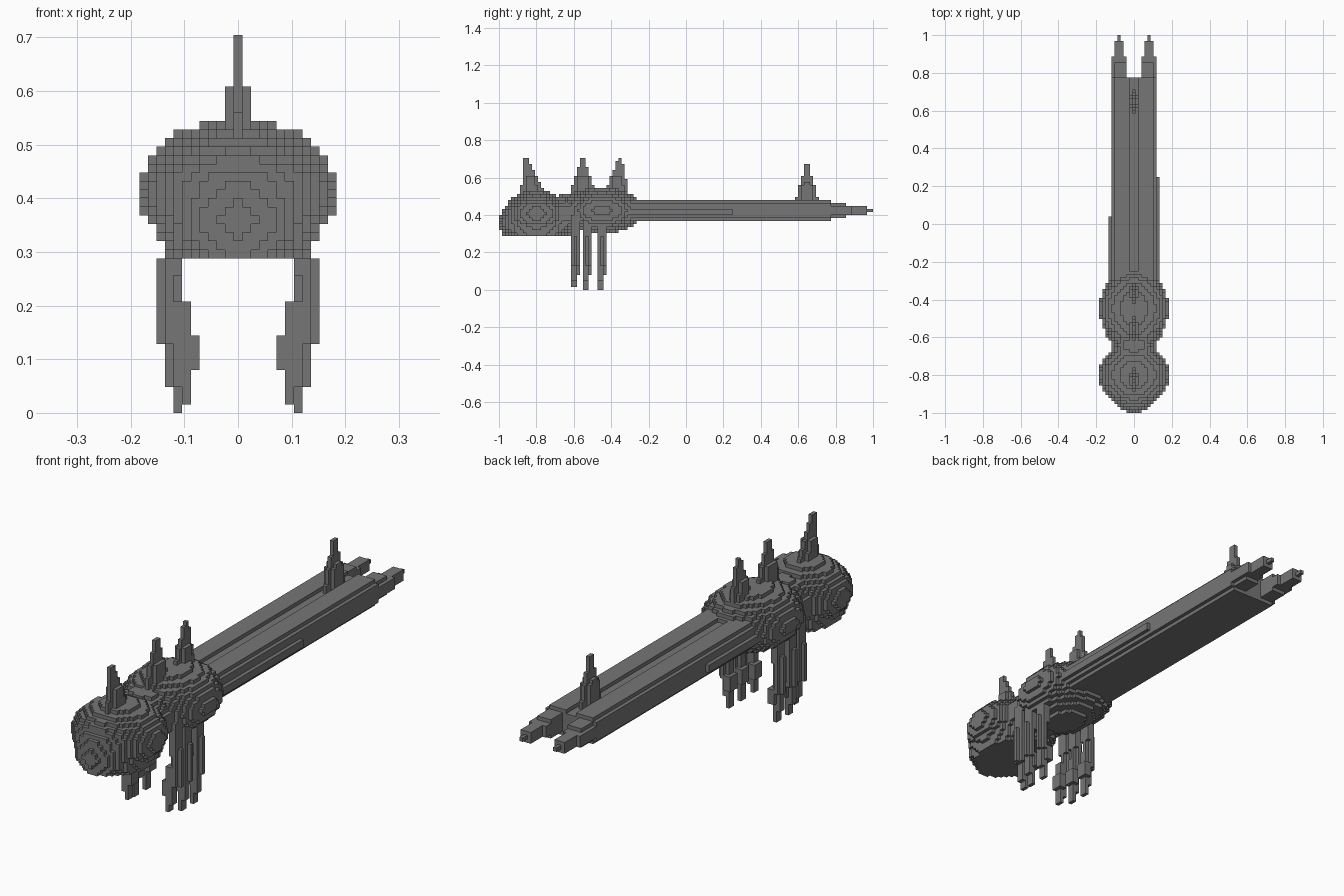
import bpy
import bmesh
from itertools import product
from mathutils import Vector

if "Cube" in bpy.data.objects:
    bpy.data.objects.remove(bpy.data.objects["Cube"], do_unlink=True)

U = 0.016  # block size

grey = bpy.data.materials.new("dark_grey")
grey.use_nodes = True
COLOUR = (0.18, 0.18, 0.18, 1)
grey.diffuse_color = COLOUR
grey.node_tree.nodes["Principled BSDF"].inputs["Base Color"].default_value = COLOUR


def build(name, cells):
    """Make a mesh of the exposed faces of a set of blocks."""
    bm = bmesh.new()
    verts = {}

    def vert(p):
        key = tuple(round(2 * c) for c in p)
        if key not in verts:
            verts[key] = bm.verts.new((p.x * U, p.y * U, (p.z + 0.5) * U))
        return verts[key]

    for cell in cells:
        c = Vector(cell)
        for axis, sign in product(range(3), (-1, 1)):
            n, a, b = Vector((0, 0, 0)), Vector((0, 0, 0)), Vector((0, 0, 0))
            n[axis], a[(axis + 1) % 3], b[(axis + 2) % 3] = sign, 0.5, 0.5 * sign
            if tuple(int(k) for k in c + n) in cells:
                continue
            m = c + n / 2
            bm.faces.new([vert(p) for p in (m - a - b, m + a - b, m + a + b, m - a + b)])
    bmesh.ops.dissolve_limit(bm, angle_limit=0.01, verts=bm.verts[:], edges=bm.edges[:])
    mesh = bpy.data.meshes.new(name)
    bm.to_mesh(mesh)
    bm.free()
    mesh.materials.append(grey)
    obj = bpy.data.objects.new(name, mesh)
    bpy.context.collection.objects.link(obj)


def box(x0, x1, y0, y1, z0, z1):
    return set(product(range(x0, x1 + 1), range(y0, y1 + 1), range(z0, z1 + 1)))


def ellipsoid(y, z, rx, ry, rz, floor=18):
    return {(i, j, k) for i, j, k in box(-12, 12, y - 14, y + 14, floor, z + 10)
            if (i / rx) ** 2 + ((j - y) / ry) ** 2 + ((k - z) / rz) ** 2 <= 1}


def mirrored(cells):
    return cells | {(-i, j, k) for i, j, k in cells}


# Head with a low snout, neck and body
build("head", ellipsoid(-50, 25, 11.5, 10.8, 7.7) | ellipsoid(-50, 22, 9.3, 12.3, 9.5))
build("neck", ellipsoid(-40, 25, 7.6, 5, 6.7))
build("body", ellipsoid(-28, 26, 11.3, 13.5, 7.7))

# Tail: two stepped beams with a sunken web between, ending in two prongs
beam = box(2, 6, -20, 48, 23, 29) | box(2, 7, -20, 48, 24, 28)
beam |= box(3, 7, 49, 55, 25, 27) | box(3, 6, 49, 53, 24, 28)
beam |= box(4, 6, 54, 60, 25, 27) | box(5, 5, 61, 62, 26, 26)
web = box(-1, 1, -20, 48, 23, 28)
ridges = box(8, 8, -20, 15, 25, 26) | box(-8, -8, -20, 2, 25, 26)
build("tail", mirrored(beam) | web | ridges)


# Back spikes, stepped and widening downwards
def spike(y, top, base, slope, lean):
    cells = set()
    for k in range(base, top + 1):
        drop = top - k
        half = 0.6 + slope * drop
        middle = y + lean * drop
        for i in (-1, 0, 1):
            reach = half if i == 0 else half * 0.6 if drop > 5 else 0
            cells |= {(i, j, k) for j in range(int(y) - 8, int(y) + 9)
                      if abs(j - middle) < reach}
    return cells


build("head_spike", spike(-53.5, 43, 29, 0.3, 0.2))
build("front_body_spike", spike(-34.5, 43, 30, 0.33, 0))
build("rear_body_spike", spike(-22, 43, 29, 0.3, -0.1))
build("tail_spike", spike(40.5, 41, 27, 0.28, 0))


# Legs: three a side, bending inwards towards the foot
def leg(y, foot, bend, side):
    cells = box(7, 8, y - 1, y + 1, 16, 24)
    cells |= box(7, 9, y, y, 8, 17) | box(8, 8, y - 1, y + 1, 8, 17)
    cells |= box(8 - bend, 8, y - 1, y, 8, 12)
    cells |= box(7 - bend, 8 - bend, y - 1, y + 1, 5, 8)
    cells |= box(8 - bend, 9 - bend, y - 1, y, 3, 8)
    cells |= box(8 - bend, 8 - bend, y - 1, y, foot, 4)
    return {(side * i, j, k) for i, j, k in cells}


for label, y, foot, bend in (("front", -37, 1, 2), ("middle", -33, 0, 1), ("rear", -28, 0, 1)):
    for side_name, side in (("left", 1), ("right", -1)):
        build(f"{label}_{side_name}_leg", leg(y, foot, bend, side))
